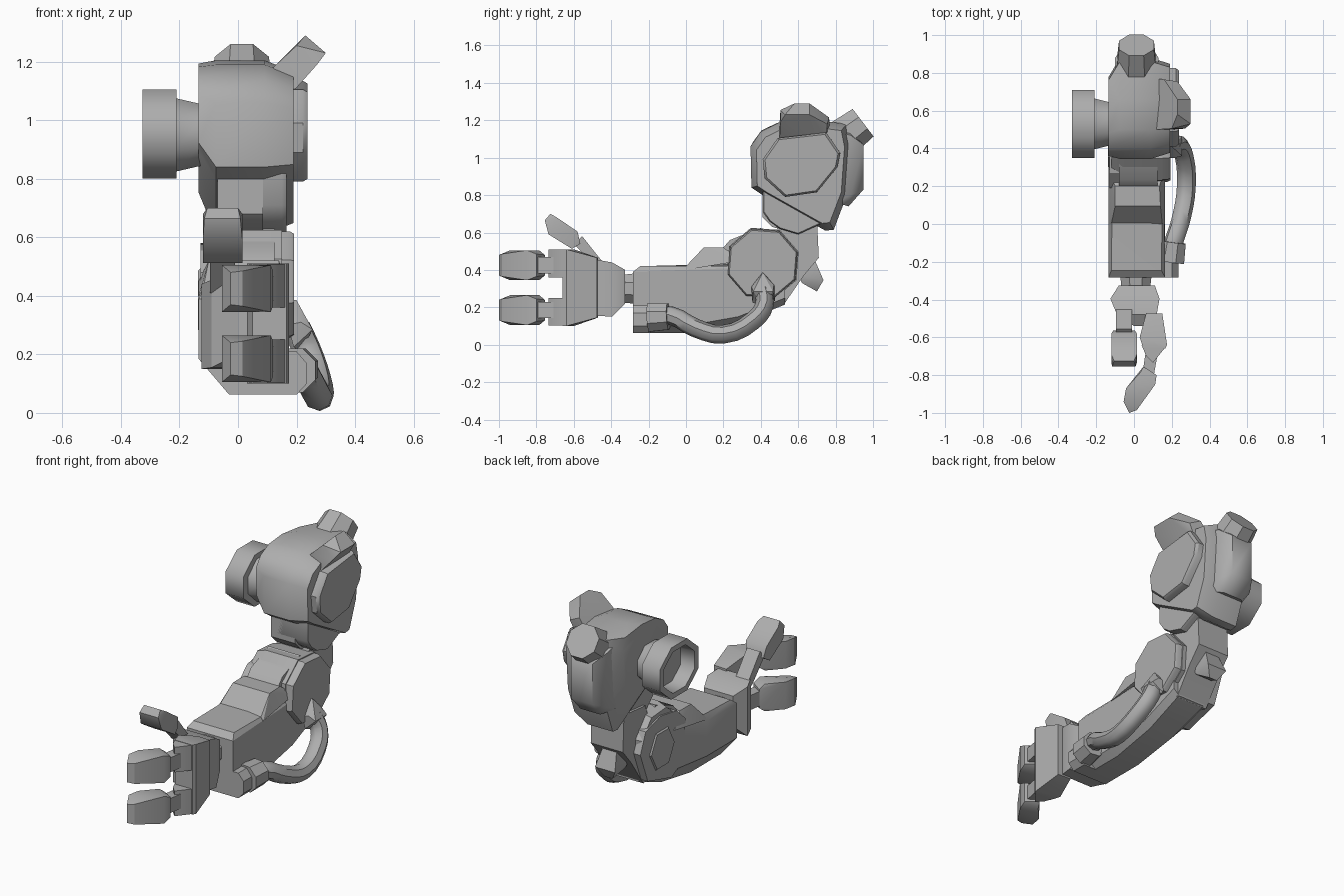
import bpy, bmesh, math
from mathutils import Vector

cube = bpy.data.objects.get("Cube")
if cube:
    bpy.data.objects.remove(cube, do_unlink=True)

metal = bpy.data.materials.new("plain_grey")
GREY = (0.42, 0.42, 0.42, 1)
metal.diffuse_color = GREY
metal.use_nodes = True
metal.node_tree.nodes["Principled BSDF"].inputs["Base Color"].default_value = GREY


def finish(name, bm, angle=35):
    bmesh.ops.recalc_face_normals(bm, faces=bm.faces)
    me = bpy.data.meshes.new(name)
    bm.to_mesh(me)
    bm.free()
    me.materials.append(metal)
    ob = bpy.data.objects.new(name, me)
    bpy.context.collection.objects.link(ob)
    bpy.ops.object.select_all(action='DESELECT')
    ob.select_set(True)
    bpy.context.view_layer.objects.active = ob
    bpy.ops.object.shade_smooth_by_angle(angle=math.radians(angle))
    return ob


def hull(name, pts, angle=30):
    """Convex solid around a few points."""
    bm = bmesh.new()
    vs = [bm.verts.new(p) for p in pts]
    bmesh.ops.convex_hull(bm, input=vs)
    loose = [v for v in bm.verts if not v.link_faces]
    bmesh.ops.delete(bm, geom=loose, context='VERTS')
    bmesh.ops.dissolve_limit(bm, angle_limit=0.02, verts=bm.verts, edges=bm.edges)
    return finish(name, bm, angle)


def loft(name, profile, layers, axis='x', angle=35):
    """Stack scaled copies of a flat profile along an axis: layers are (position, scale)."""
    cu = (min(p[0] for p in profile) + max(p[0] for p in profile)) / 2
    cv = (min(p[1] for p in profile) + max(p[1] for p in profile)) / 2
    bm = bmesh.new()
    rings = []
    for w, s in layers:
        ring = []
        for u, v in profile:
            a, b = cu + (u - cu) * s, cv + (v - cv) * s
            co = {'x': (w, a, b), 'y': (a, w, b)}[axis]
            ring.append(bm.verts.new(co))
        rings.append(ring)
    n = len(profile)
    for r0, r1 in zip(rings, rings[1:]):
        for i in range(n):
            bm.faces.new((r0[i], r0[(i + 1) % n], r1[(i + 1) % n], r1[i]))
    bm.faces.new(rings[0])
    bm.faces.new(rings[-1])
    return finish(name, bm, angle)


def octagon(u, v, ru, rv, turn=22.5, n=8):
    return [(u + ru * math.cos(math.radians(turn + 360 * i / n)),
             v + rv * math.sin(math.radians(turn + 360 * i / n))) for i in range(n)]


def stub(name, p0, p1, r0, r1, n=8):
    """Straight faceted rod between two points."""
    p0, p1 = Vector(p0), Vector(p1)
    q = (p1 - p0).to_track_quat('Z', 'Y')
    return hull(name, [p + q @ Vector((a, b, 0)) for p, r in ((p0, r0), (p1, r1))
                       for a, b in octagon(0, 0, r, r, n=n)])


# Shoulder housing: full in the middle, cut in below on the inner side, tapered on the outer side
shoulder = [(.345, 1.06), (.40, 1.14), (.50, 1.19), (.66, 1.205), (.86, 1.18), (.88, 1.08),
            (.86, .80), (.79, .615), (.745, .61), (.41, .80), (.35, .84)]
hull("shoulder_housing",
     [(-.135, .36 + (y - .345) * .78, 1.19 - (1.2 - z) * .74) for y, z in shoulder] +
     [(x, y, z) for x in (-.075, .09) for y, z in shoulder] +
     [(.19, .61 + (y - .61) * .88, .91 + (z - .91) * .87) for y, z in shoulder], 35)
disc = [(.41, .99), (.49, 1.105), (.75, 1.135), (.825, 1.025), (.81, .95), (.70, .815), (.53, .79), (.42, .89)]
loft("shoulder_outer_disc", disc, [(.15, 1), (.222, 1), (.238, .94)])

# Fin leaning outward from the shoulder
hull("shoulder_fin", [(.12, .50, 1.18), (.12, .77, 1.16), (.19, .50, 1.10), (.19, .75, 1.10),
                      (.20, .505, 1.255), (.16, .765, 1.215), (.23, .755, 1.18), (.27, .505, 1.19),
                      (.23, .58, 1.29), (.23, .66, 1.29), (.30, .53, 1.23), (.30, .66, 1.23)])

# Inner coupling: flared neck and hollow ring
loft("coupling_neck", octagon(.53, .95, .135, .125), [(-.08, .9), (-.135, .93), (-.215, 1.09)], angle=50)
loft("coupling_ring", octagon(.53, .953, .195, .165),
     [(-.21, .85), (-.21, 1), (-.327, 1), (-.327, .8), (-.24, .76)], angle=50)

# Rear canister with tilted nozzle
hull("rear_canister", [(x, y, z) for x, y, z0, z1 in
     ((-.10, .80, .76, 1.14), (-.10, .88, .80, 1.12), (-.055, .949, .83, 1.07),
      (.085, .949, .83, 1.07), (.13, .88, .80, 1.12), (.13, .80, .76, 1.14),
      (-.05, .87, .74, 1.15), (.08, .87, .74, 1.15)) for z in (z0, z1)], 50)
stub("rear_nozzle", (.013, .80, 1.075), (.013, .947, 1.187), .118, .10)

# Upper arm below the shoulder
loft("upper_arm_block", [(.41, .85), (.41, .68), (.46, .63), (.60, .59), (.66, .62), (.66, .85)],
     [(-.07, 1), (.085, 1)])
loft("upper_arm_drum", [(.41, .84), (.41, .71), (.445, .66), (.50, .62), (.60, .59),
                        (.72, .645), (.74, .84)], [(-.04, 1), (.15, 1), (.165, .95)])
loft("rear_link", [(.50, .66), (.70, .68), (.71, .465), (.63, .37), (.52, .21), (.35, .25)],
     [(-.085, 1), (.125, 1)])

# Elbow
elbow = octagon(.41, .435, .202, .20, 18)
loft("elbow_core", elbow, [(-.12, .9), (-.06, 1), (.15, 1)])
loft("elbow_outer_disc", elbow, [(.13, .97), (.178, .97), (.192, .93)])
hull("elbow_inner_plate", [(x, y, z) for x in (-.129, -.06) for y, z in
     ((.19, .48), (.27, .555), (.42, .58), (.56, .54), (.61, .42), (.54, .24), (.32, .18), (.20, .24))])
loft("elbow_inner_hub", octagon(.41, .385, .12, .13, 0, 6), [(-.11, 1.1), (-.137, .9)])
hull("elbow_spike", [(-.05, .60, .37), (.08, .60, .37), (-.03, .69, .45), (.06, .69, .45),
                     (-.05, .735, .345), (.08, .735, .345), (-.01, .70, .285), (.04, .70, .285),
                     (-.04, .62, .33), (.07, .62, .33)])

# Forearm
front_section = [(-.135, .185), (-.03, .062), (.12, .062), (.165, .10), (.165, .39),
                 (.145, .42), (-.12, .42), (-.135, .39)]
mid_section = [(-.125, .21), (-.04, .115), (.12, .115), (.16, .15)]
back_section = [(-.11, .30), (-.06, .215), (.12, .215), (.155, .25), (.155, .42), (-.11, .44)]
hull("forearm", [(x, -.283 if z < .4 else -.245, z) for x, z in front_section] +
     [(x, .0, z) for x, z in front_section] + [(x, .28, z) for x, z in mid_section] +
     [(x, .53, z) for x, z in back_section])
hull("forearm_ridge", [(-.135, 0, .40), (.165, 0, .40), (-.12, .0, .42), (.15, .0, .42),
                       (-.10, .095, .52), (.14, .095, .52), (-.10, .20, .52), (.135, .20, .52),
                       (-.135, .10, .42), (.165, .10, .42), (-.135, .30, .45), (.165, .30, .45)])
hull("elbow_front_slope", [(x, y, z) for x in (-.08, .125) for y, z in
                           ((.19, .45), (.20, .52), (.235, .56), (.40, .625), (.50, .45))])

# Hose with its two sockets
hose = bpy.data.curves.new("hose", 'CURVE')
hose.dimensions = '3D'
hose.bevel_depth = .05
hose.bevel_resolution = 2
hose.resolution_u = 3
hose.use_fill_caps = True
path = [(.20, .41, .29), (.235, .42, .215), (.265, .36, .13), (.277, .20, .056),
        (.255, .05, .09), (.215, -.08, .155), (.19, -.15, .15)]
sp = hose.splines.new('BEZIER')
sp.bezier_points.add(len(path) - 1)
for bp, p in zip(sp.bezier_points, path):
    bp.co = p
    bp.handle_left_type = bp.handle_right_type = 'AUTO'
tmp = bpy.data.objects.new("hose_path", hose)
bpy.context.collection.objects.link(tmp)
bpy.context.view_layer.update()
mesh = bpy.data.meshes.new_from_object(tmp.evaluated_get(bpy.context.evaluated_depsgraph_get()))
bpy.data.objects.remove(tmp, do_unlink=True)
bm = bmesh.new()
bm.from_mesh(mesh)
bpy.data.meshes.remove(mesh)
finish("hose", bm, 45)
hull("hose_upper_socket", [(.17, .41, .39), (.20, .41, .385), (.17, .35, .30), (.17, .475, .31),
                           (.215, .35, .31), (.215, .47, .32), (.255, .36, .285), (.255, .465, .285),
                           (.19, .355, .225), (.19, .475, .235), (.215, .41, .21)])
stub("hose_lower_socket", (.19, -.20, .145), (.205, -.095, .15), .082, .075)
hull("hose_mount", [(x, y, z) for y in (-.283, -.19) for x, z in
                    ((.10, .062), (.20, .062), (.235, .10), (.235, .17), (.20, .21), (.10, .21))])

# Wrist and hand
loft("wrist", octagon(.01, .30, .09, .088), [(-.35, .9), (-.27, 1)], 'y')
hull("hand_base", [(x, y, z) for y, x0, x1, z0, z1 in
                   ((-.325, -.08, .11, .22, .40), (-.395, -.125, .135, .15, .44),
                    (-.48, -.09, .12, .155, .455), (-.54, .0, .10, .2, .42))
                   for x in (x0, x1) for z in (z0, z1)])
palm = [(.065, -.47), (.15, -.475), (.175, -.64), (.165, -.66), (.05, -.66), (.03, -.60)]
hull("palm", [(x, y, z) for x, y in palm for z in ((.10, .51) if y < -.55 else (.145, .465))])

# Two fingers, each with a knuckle, joint and tip
for label, z in (("upper", .425), ("lower", .185)):
    s = 1 if z > .3 else -1
    hull(label + "_knuckle", [(x, y, z + s * dz) for x, y in
         ((.04, -.64), (.165, -.64), (.16, -.66), (.10, -.735), (.065, -.70)) for dz in (-.065, .083)])
    hull(label + "_finger_joint", [(x, y, z + dz) for x, y in
         ((.06, -.69), (.125, -.69), (.105, -.80), (.045, -.79)) for dz in (-.043, .043)])
    tip = [(.05, -.755, .055), (.12, -.80, .06), (.112, -.85, .08), (.015, -.985, .06),
           (-.025, -1.0, .055), (-.055, -.94, .08), (-.042, -.87, .08), (.035, -.785, .08)]
    hull(label + "_finger", [(x, y, z + k * h) for x, y, h in tip for k in (-1, 1)])

# Thumb
hull("thumb_base", [(x, y, z) for x in (-.095, -.01) for y, z in
                    ((-.60, .54), (-.555, .58), (-.475, .47), (-.42, .41), (-.48, .41))])
hull("thumb", [(x, y, z) for y, z, x0, x1 in
               ((-.755, .665, -.115, .008), (-.725, .70, -.105, .0), (-.69, .68, -.12, .015),
                (-.58, .605, -.12, .015), (-.565, .54, -.11, .005), (-.61, .513, -.12, .015),
                (-.735, .59, -.12, .015)) for x in (x0, x1)], 50)
